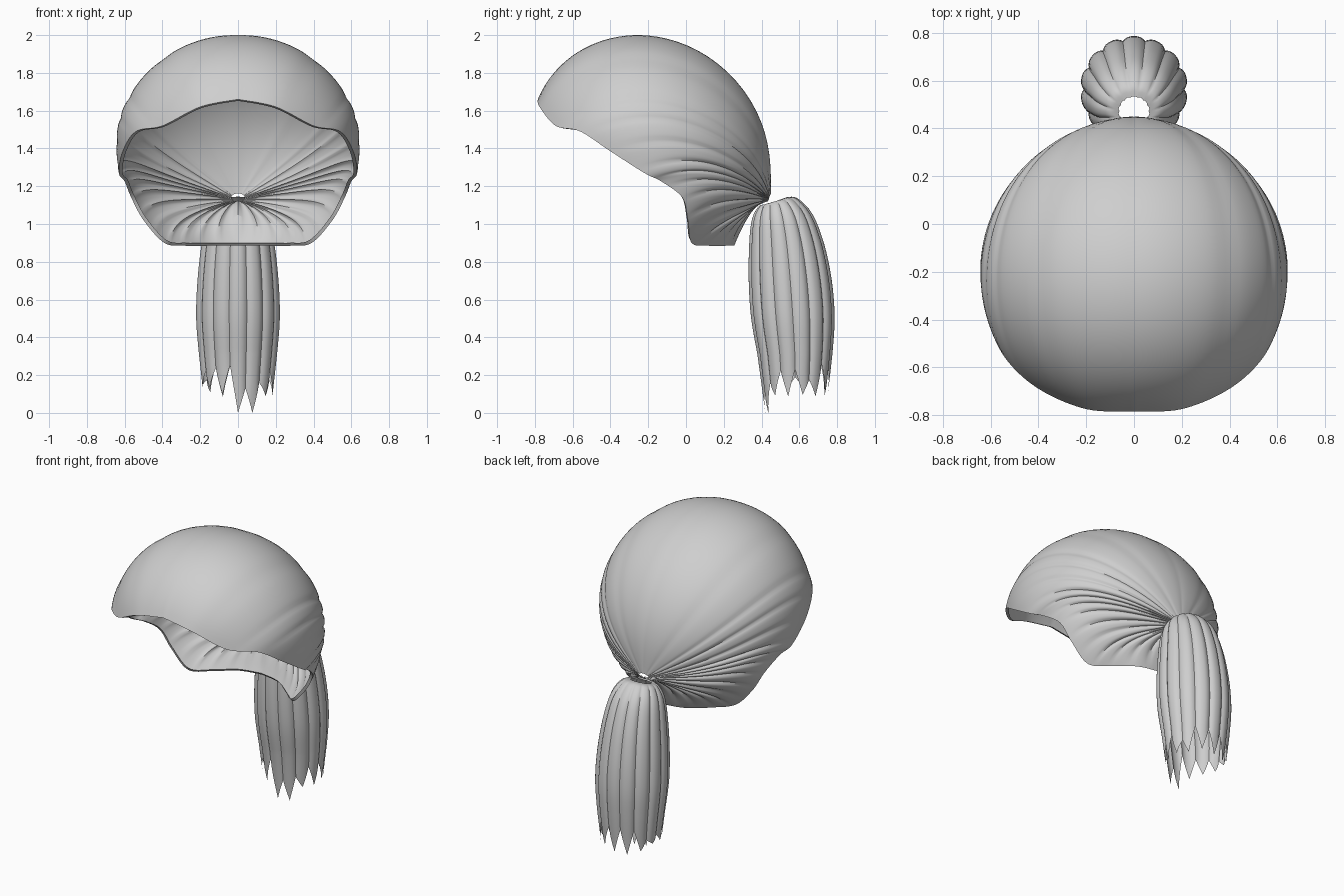
import bpy, math, random
from mathutils import Vector

if "Cube" in bpy.data.objects:
    bpy.data.objects.remove(bpy.data.objects["Cube"])

random.seed(4)
hair = bpy.data.materials.new("light_grey_hair")
hair.diffuse_color = (0.62, 0.62, 0.62, 1)
hair.use_nodes = True
hair.node_tree.nodes["Principled BSDF"].inputs["Base Color"].default_value = hair.diffuse_color


def catmull(pts, f):
    """Smooth interpolation through pts, f running 0..1."""
    f = min(max(f, 0), 1) * (len(pts) - 1)
    i = min(int(f), len(pts) - 2)
    t = f - i
    a, b, c, d = (Vector(pts[min(max(k, 0), len(pts) - 1)]) for k in (i - 1, i, i + 1, i + 2))
    return 0.5 * (2 * b + (c - a) * t + (2 * a - 5 * b + 4 * c - d) * t * t
                  + (3 * b - a - 3 * c + d) * t ** 3)


def sheet(name, rows):
    """Skin a list of closed rings into a smooth open surface."""
    n = len(rows[0])
    verts = [p for r in rows for p in r]
    faces = [(j * n + i, (j + 1) * n + i, (j + 1) * n + (i + 1) % n, j * n + (i + 1) % n)
             for j in range(len(rows) - 1) for i in range(n)]
    me = bpy.data.meshes.new(name)
    me.from_pydata(verts, [], faces)
    me.materials.append(hair)
    ob = bpy.data.objects.new(name, me)
    bpy.context.collection.objects.link(ob)
    bpy.ops.object.select_all(action='DESELECT')
    ob.select_set(True)
    bpy.context.view_layer.objects.active = ob
    bpy.ops.object.shade_smooth_by_angle(angle=math.radians(50))
    return ob


# Swept-back cap: strands fan from the knot over an ellipsoid to the hairline
CENTRE = Vector((0, -0.2, 1.4))
RADII = Vector((0.645, 0.62, 0.6))
KNOT = Vector((0, 0.45, 1.125))
HAIRLINE = [(0, -0.785, 1.66), (0.2, -0.775, 1.62), (0.4, -0.69, 1.52), (0.54, -0.56, 1.49),
            (0.61, -0.4, 1.385), (0.63, -0.22, 1.27), (0.6, -0.13, 1.225), (0.565, -0.02, 1.14),
            (0.5, 0.01, 1.02), (0.39, 0.03, 0.9), (0.28, 0.12, 0.885), (0.15, 0.22, 0.885),
            (0, 0.255, 0.885)]


def to_unit(p):
    return Vector([(p[k] - CENTRE[k]) / RADII[k] for k in range(3)])


def base_radius(d):
    return 1 - 0.09 * d.y * d.z


def strand_point(s, side, t):
    edge = to_unit(catmull(HAIRLINE, s))
    knot = to_unit(KNOT)
    de, dk = edge.normalized(), knot.normalized()
    a = math.radians(115) * s
    lift = 1.2 * math.sqrt(max(0, 1 - s))
    mid = (dk + de + lift * Vector((math.sin(a), 0, math.cos(a)))).normalized()
    d = ((1 - t) ** 2 * dk + 2.6 * t * (1 - t) * mid + t * t * de).normalized()
    fk = knot.length / base_radius(dk) - 1
    fe = edge.length / base_radius(de) - 1
    r = base_radius(d) * (1 + fk * math.exp(-9 * t) * (1 - t) + fe * t ** 3)
    # combed grooves, deeper at the sides and near the knot
    groove = (1 - abs(math.sin(math.pi * 15 * s ** 1.2))) ** 2
    r *= 1 - (0.006 + 0.022 * min(1, s * 2)) * groove * math.sin(math.pi * t ** 0.7)
    return Vector((side * d.x * r * RADII.x + CENTRE.x, d.y * r * RADII.y + CENTRE.y,
                   d.z * r * RADII.z + CENTRE.z))


HALF, STEPS = 110, 40
around = [(i / HALF, 1) for i in range(HALF + 1)] + [(i / HALF, -1) for i in range(HALF - 1, 0, -1)]
rows = [[strand_point(s, side, 0.02 + 0.98 * (j / STEPS) ** 1.2) for s, side in around]
        for j in range(STEPS + 1)]
rows.append([p.lerp(CENTRE, 0.03) for p in rows[-1]])      # turned-in rim
sheet("hair_cap", rows)

# Ponytail: hollow lobed tube with ragged tips (z, front y, back y, half width)
SECTIONS = [(1.12, 0.41, 0.535, 0.065), (1.115, 0.385, 0.59, 0.115), (1.04, 0.35, 0.67, 0.165),
            (0.9, 0.335, 0.73, 0.195), (0.7, 0.332, 0.772, 0.218), (0.5, 0.345, 0.787, 0.225),
            (0.31, 0.378, 0.775, 0.21), (0.0, 0.42, 0.74, 0.175)]
TEETH, PER = 14, 8
N = TEETH * PER
tips = [random.uniform(0.08, 0.15) for _ in range(TEETH)]
notches = [random.uniform(0.15, 0.27) for _ in range(TEETH)]
for k in (10, 11):                                          # longest locks in front
    tips[k] = 0.0
notches[10] = 0.13


def tail_point(sec, i, z):
    a = 2 * math.pi * i / N
    _, yf, yb, w = sec
    lobe = 1 - 0.07 * (1 - abs(math.sin(math.pi * i / PER))) ** 1.5
    y = (yf + yb) / 2 + (yb - yf) / 2 * math.sin(a) * lobe
    # crown of the tail leans up toward the back
    tilt = max(0, (z - 0.95) / 0.17) * 0.022 * math.sin(a)
    return Vector((w * math.cos(a) * lobe, y, z + tilt))


def end_height(i):
    k, f = divmod(i, PER)
    f /= PER
    prev = notches[k - 1]
    return prev + (tips[k] - prev) * f * 2 if f < 0.5 else tips[k] + (notches[k] - tips[k]) * (f * 2 - 1)


rows = []
for j in range(25):
    sec = catmull(SECTIONS[:-1], j / 24)
    rows.append([tail_point(sec, i, sec[0]) for i in range(N)])
for q in (0.5, 1.0):
    ring = []
    for i in range(N):
        z = 0.31 + (end_height(i) - 0.31) * q
        sec = Vector(SECTIONS[-2]).lerp(Vector(SECTIONS[-1]), (0.31 - z) / 0.31)
        ring.append(tail_point(sec, i, z))
    rows.append(ring)
sheet("ponytail", rows)
